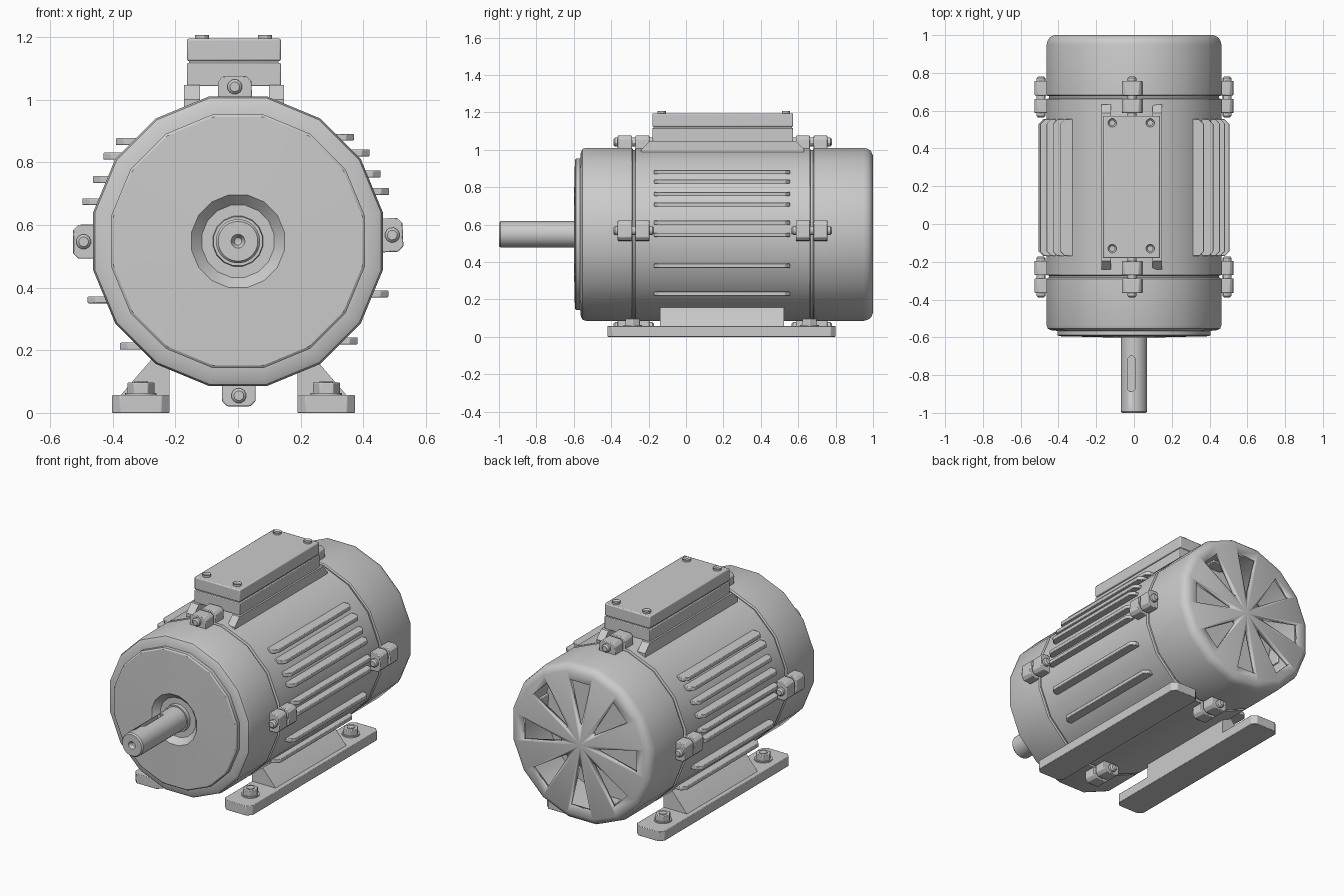
import bpy, bmesh, math
from mathutils import Matrix, Vector

if "Cube" in bpy.data.objects:
    bpy.data.objects.remove(bpy.data.objects["Cube"])

ZC = 0.548                       # height of the shaft axis
JOINTS = (-0.28, 0.672)          # planes where the end caps meet the body


def finish(name, bm, bevel=0, angle=30):
    bmesh.ops.remove_doubles(bm, verts=bm.verts, dist=1e-5)
    bmesh.ops.recalc_face_normals(bm, faces=bm.faces)
    me = bpy.data.meshes.new(name)
    bm.to_mesh(me)
    bm.free()
    ob = bpy.data.objects.new(name, me)
    bpy.context.collection.objects.link(ob)
    bpy.ops.object.select_all(action='DESELECT')
    ob.select_set(True)
    bpy.context.view_layer.objects.active = ob
    if bevel:
        m = ob.modifiers.new("bevel", 'BEVEL')
        m.width, m.segments = bevel, 2
    bpy.ops.object.shade_smooth_by_angle(angle=math.radians(angle))
    return ob


def lathe(name, profile, sides=16, closed=False):
    """Revolve (apothem, y) points around the shaft axis, flat side on top."""
    bm = bmesh.new()
    k = 1 / math.cos(math.pi / sides)
    rings = []
    for i in range(sides):
        a = (i + 0.5) * 2 * math.pi / sides
        rings.append([bm.verts.new((r * k * math.cos(a), y, ZC + r * k * math.sin(a)))
                      for r, y in profile])
    n = len(profile)
    for i in range(sides):
        p, q = rings[i], rings[(i + 1) % sides]
        for j in range(n if closed else n - 1):
            l = (j + 1) % n
            if profile[j][0] == 0 and profile[l][0] == 0:
                continue
            bm.faces.new((p[j], p[l], q[l], q[j]))
    bmesh.ops.dissolve_degenerate(bm, edges=bm.edges, dist=1e-6)
    return finish(name, bm)


def add_prism(bm, pts, axis, a, b, mat=None):
    """Extrude a 2D outline along an axis from a to b."""
    place = {'x': lambda u, v, t: (t, u, v), 'y': lambda u, v, t: (u, t, v),
             'z': lambda u, v, t: (u, v, t)}[axis]
    lo, hi = ([bm.verts.new((mat or Matrix()) @ Vector(place(u, v, t))) for u, v in pts]
              for t in (a, b))
    n = len(pts)
    top = bm.faces.new(hi)
    bot = bm.faces.new(lo[::-1])
    for i in range(n):
        bm.faces.new((lo[i], lo[(i + 1) % n], hi[(i + 1) % n], hi[i]))
    return top, bot


def prism(name, pts, axis, a, b, bevel=0, mat=None):
    bm = bmesh.new()
    add_prism(bm, pts, axis, a, b, mat)
    return finish(name, bm, bevel)


def rect(u0, u1, v0, v1, c=0):
    if not c:
        return [(u0, v0), (u1, v0), (u1, v1), (u0, v1)]
    return [(u0 + c, v0), (u1 - c, v0), (u1, v0 + c), (u1, v1 - c),
            (u1 - c, v1), (u0 + c, v1), (u0, v1 - c), (u0, v0 + c)]


def ngon(u, v, r, n, turn=0):
    return [(u + r * math.cos(turn + i * math.tau / n), v + r * math.sin(turn + i * math.tau / n))
            for i in range(n)]


def cut(ob, cutter):
    cutter.hide_render = True
    m = ob.modifiers.new("cut", 'BOOLEAN')
    m.object, m.operation, m.solver = cutter, 'DIFFERENCE', 'EXACT'
    bpy.context.view_layer.objects.active = ob
    bpy.ops.object.modifier_apply(modifier=m.name)
    bpy.data.objects.remove(cutter)


# Housing
lathe("motor_body", [(0, -0.285), (0.45, -0.285), (0.45, -0.274), (0.4625, -0.27),
                     (0.4625, 0.662), (0.45, 0.666), (0.45, 0.68), (0, 0.68)])

# Front cap with stepped disc and bearing recess
lathe("front_cap", [(0, -0.284), (0.455, -0.284), (0.4625, -0.29), (0.4625, -0.535),
                    (0.457, -0.553), (0.44, -0.562), (0.405, -0.566), (0.405, -0.588),
                    (0.397, -0.594), (0.148, -0.6), (0.115, -0.565), (0.08, -0.565),
                    (0.078, -0.585), (0, -0.585)])

# Hollow rear fan cover with eight wedge vents
cover = lathe("fan_cover", [(0.44, 0.678), (0.456, 0.678), (0.4625, 0.684), (0.4625, 0.95),
                            (0.456, 0.975), (0.443, 0.99), (0.42, 1.0), (0, 1.0),
                            (0, 0.975), (0.42, 0.975), (0.44, 0.95)], closed=True)
bm = bmesh.new()
for i in range(8):
    m = Matrix.Translation((0, 0, ZC)) @ Matrix.Rotation(i * math.pi / 4, 4, 'Y')
    add_prism(bm, [(-0.008, 0.12), (0.008, 0.12), (0.068, 0.375), (-0.068, 0.375)],
              'y', 0.96, 1.05, m)
cut(cover, finish("vent_cutter", bm))

# Shaft with centre hole and keyway
shaft = lathe("shaft", [(0, -0.5), (0.07, -0.5), (0.07, -0.992), (0.063, -1.0),
                        (0.022, -1.0), (0.012, -0.98), (0, -0.975)], sides=32)
cut(shaft, prism("keyway_cutter", rect(-0.032, 0.004, -0.886, -0.70, 0.01), 'z', 0.59, 0.65))

# Cooling fins: (tip x, height) on each side
fins = {1: [(0.37, 0.88), (0.42, 0.83), (0.455, 0.763), (0.482, 0.707), (0.505, 0.61),
            (0.505, 0.545), (0.48, 0.38), (0.382, 0.23)],
        -1: [(0.39, 0.866), (0.43, 0.82), (0.463, 0.745), (0.497, 0.674), (0.505, 0.59),
             (0.505, 0.53), (0.48, 0.361), (0.377, 0.213)]}
for s, tips in fins.items():
    for tip, z in tips:
        pts = [(s * (tip - 0.14), -0.17), (s * (tip - 0.025), -0.17), (s * tip, -0.145),
               (s * tip, 0.53), (s * (tip - 0.025), 0.555), (s * (tip - 0.14), 0.555)]
        prism("cooling_fin", pts, 'z', z - 0.011, z + 0.011, 0.003)


# Socket-headed screw along an axis
def screw(name, u, v, r, axis, a, b, mat=None, sides=12, hole=4, both=False):
    bm = bmesh.new()
    faces = add_prism(bm, ngon(u, v, r, sides, math.pi / sides), axis, a, b, mat)
    for f in faces if both else faces[:1]:
        f.normal_update()
        bmesh.ops.inset_region(bm, faces=[f], thickness=r * 0.35)
        bmesh.ops.translate(bm, verts=f.verts, vec=-f.normal * r * 0.35)
    return finish(name, bm)


# Clamp lugs around both joints, four per joint
for y in JOINTS:
    for ang in (2.3, 91.2, 180.2, 270.3):
        m = Matrix.Translation((0, 0, ZC)) @ Matrix.Rotation(-math.radians(ang), 4, 'Y')
        outline = [(0.43, -0.054), (0.51, -0.054), (0.527, -0.037), (0.527, 0.037),
                   (0.51, 0.054), (0.43, 0.054)]
        prism("lug_front", outline, 'y', y - 0.085, y - 0.009, 0.004, m)
        prism("lug_rear", outline, 'y', y + 0.009, y + 0.085, 0.004, m)
        screw("lug_bolt", 0.493, 0, 0.024, 'y', y - 0.1, y + 0.1, m, both=True)

# Feet: plate, gusset and hex bolts
for s in (1, -1):
    X = lambda d: -0.014 + s * d
    prism("foot_plate", rect(*sorted((X(0.204), X(0.388))), -0.42, 0.80, 0.026), 'z', 0, 0.057, 0.003)
    prism("foot_gusset", [(X(0.204), 0.05), (X(0.366), 0.05), (X(0.25), 0.185), (X(0.204), 0.22)],
          'y', -0.14, 0.525)
    for y in (-0.285, 0.66):
        prism("foot_washer", ngon(X(0.296), y, 0.05, 16), 'z', 0.05, 0.064)
        prism("foot_bolt", ngon(X(0.296), y, 0.044, 6), 'z', 0.055, 0.097, 0.003)
        prism("foot_bolt_end", ngon(X(0.296), y, 0.022, 12), 'z', 0.09, 0.101)

# Terminal box on two rails
for x0, x1 in ((-0.173, -0.122), (0.099, 0.147)):
    prism("box_rail", [(-0.24, 0.95), (-0.24, 1.0), (-0.195, 1.046), (0.588, 1.046),
                       (0.632, 1.0), (0.632, 0.95)], 'x', x0, x1)
box = (-0.163, 0.137, -0.18, 0.573)
prism("terminal_box", rect(*box), 'z', 1.043, 1.117, 0.004)
prism("box_gasket", rect(-0.156, 0.13, -0.173, 0.566), 'z', 1.11, 1.13)
prism("box_lid", rect(*box), 'z', 1.123, 1.195, 0.006)
for x in (-0.115, 0.086):
    for y in (-0.13, 0.535):
        screw("lid_screw", x, y, 0.023, 'z', 1.18, 1.207)
